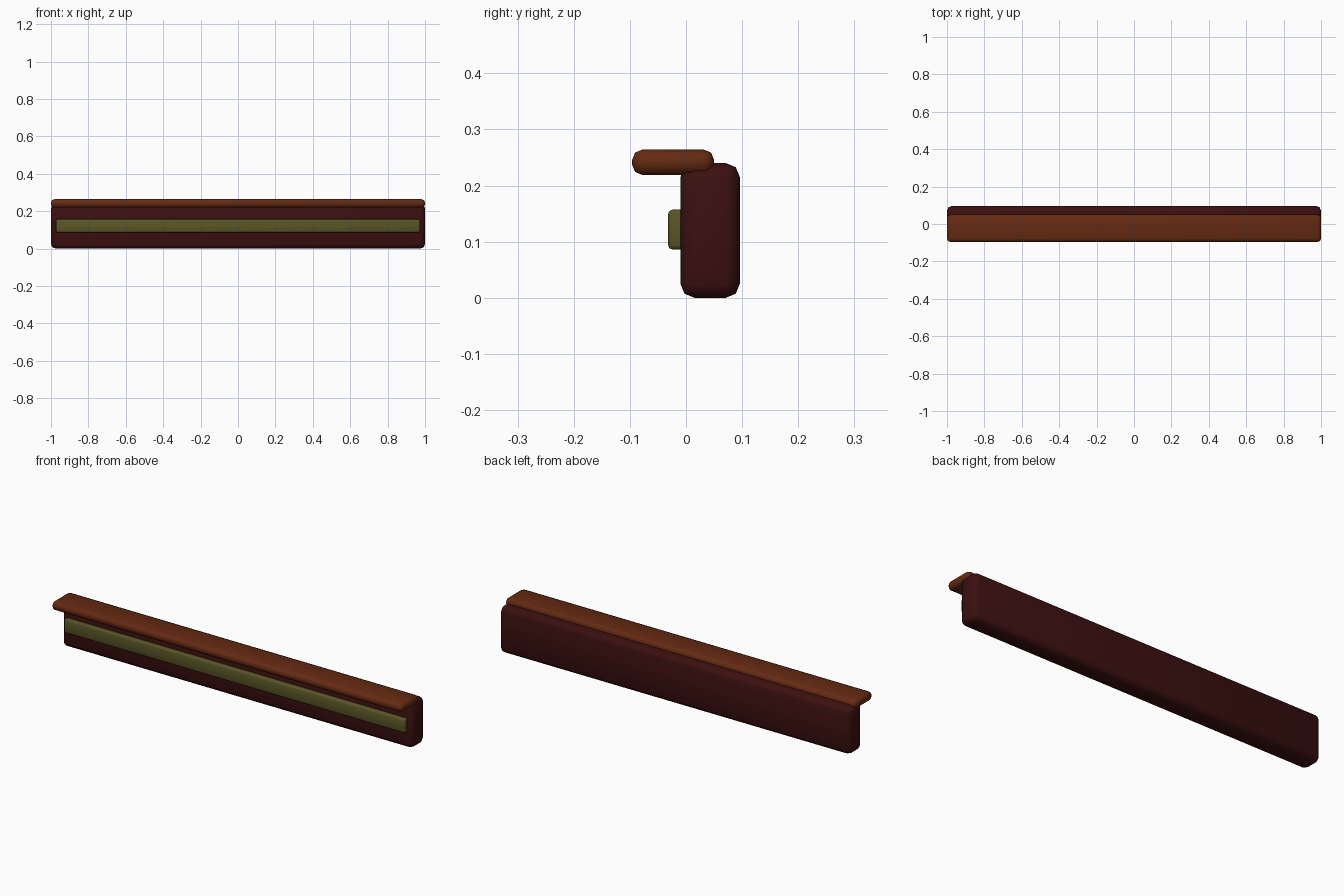
import bpy
import math

if "Cube" in bpy.data.objects:
    bpy.data.objects.remove(bpy.data.objects["Cube"])


def material(name, rgb):
    m = bpy.data.materials.new(name)
    m.diffuse_color = (*rgb, 1)
    m.use_nodes = True
    m.node_tree.nodes["Principled BSDF"].inputs["Base Color"].default_value = m.diffuse_color
    return m


def rounded_box(name, x, y, z, bevel, mat):
    """Box spanning the given (min, max) ranges with rounded edges."""
    spans = (x, y, z)
    bpy.ops.mesh.primitive_cube_add(size=1, location=[(a + b) / 2 for a, b in spans])
    ob = bpy.context.object
    ob.name = name
    ob.scale = [b - a for a, b in spans]
    bpy.ops.object.transform_apply(location=False, rotation=False, scale=True)
    ob.data.materials.append(mat)
    mod = ob.modifiers.new("rounded_edges", 'BEVEL')
    mod.width = bevel
    mod.segments = 2
    bpy.ops.object.modifier_apply(modifier=mod.name)
    bpy.ops.object.shade_smooth_by_angle(angle=math.radians(50))
    return ob


dark_wood = material("dark_red_wood", (0.045, 0.005, 0.005))
brown_wood = material("red_brown_wood", (0.13, 0.023, 0.006))
olive = material("olive_trim", (0.10, 0.09, 0.02))

# Main beam standing on the ground
rounded_box("beam", (-1, 1), (-0.01, 0.096), (0, 0.24), 0.025, dark_wood)
# Ledge overhanging the front
rounded_box("top_ledge", (-1, 1), (-0.096, 0.05), (0.219, 0.264), 0.018, brown_wood)
# Trim strip along the front face, sunk slightly into the beam
rounded_box("front_trim", (-0.973, 0.973), (-0.032, 0.01), (0.086, 0.157), 0.008, olive)
